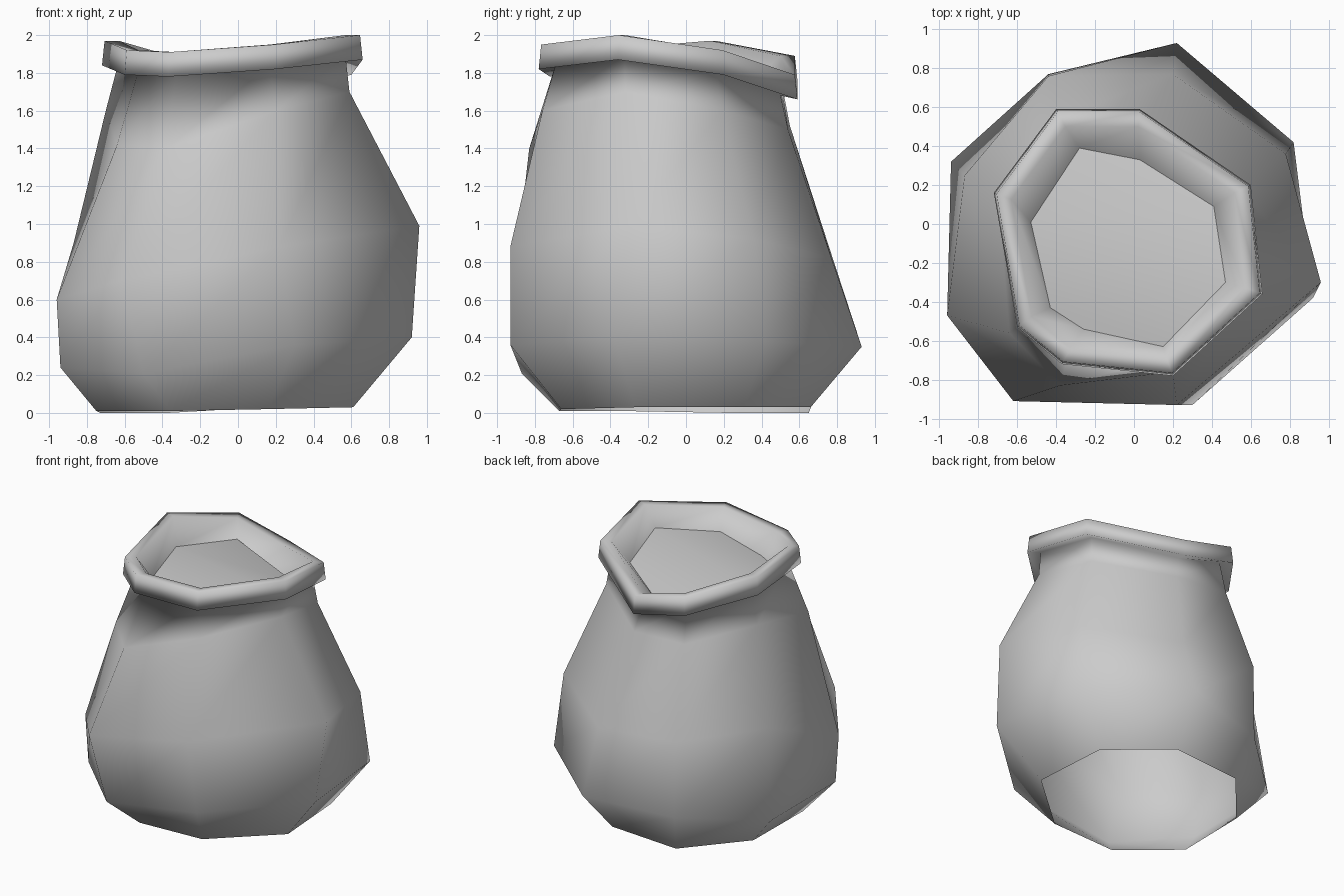
import bpy, bmesh

cube = bpy.data.objects.get("Cube")
if cube:
    bpy.data.objects.remove(cube, do_unlink=True)

cloth = bpy.data.materials.new("grey_cloth")
cloth.use_nodes = True
grey = (0.6, 0.6, 0.6, 1)
cloth.diffuse_color = grey
cloth.node_tree.nodes["Principled BSDF"].inputs["Base Color"].default_value = grey


def shrink_ring(ring, factor, centre, heights):
    """Copy a ring, shrunk towards a centre, at new heights."""
    return [(centre[0] + (x - centre[0]) * factor,
             centre[1] + (y - centre[1]) * factor, z)
            for (x, y, _), z in zip(ring, heights)]


def finish(name, bm):
    """Turn a bmesh into a smooth-shaded cloth object."""
    for face in bm.faces:
        face.smooth = True
    mesh = bpy.data.meshes.new(name)
    bm.to_mesh(mesh)
    bm.free()
    mesh.materials.append(cloth)
    obj = bpy.data.objects.new(name, mesh)
    bpy.context.collection.objects.link(obj)


def loft(name, rings):
    """Bridge rings of equal size into one open surface."""
    bm = bmesh.new()
    loops = [[bm.verts.new(p) for p in ring] for ring in rings]
    for low, high in zip(loops, loops[1:]):
        for i in range(len(low)):
            j = (i + 1) % len(low)
            bm.faces.new((low[i], low[j], high[j], high[i]))
    finish(name, bm)


# Uneven eight-sided rings, counter-clockwise from the back
bottom = [(-.37, .65, 0), (-.73, .23, 0), (-.75, -.34, .01), (-.36, -.67, .01),
          (.16, -.66, .02), (.61, -.27, .03), (.57, .31, .03), (.16, .66, .03)]
low_belly = [(-.44, .77, .30), (-.94, .32, .24), (-.94, -.46, .24), (-.50, -.87, .21),
             (.30, -.93, .36), (.92, -.38, .40), (.82, .42, .38), (.22, .93, .35)]
high_belly = [(-.44, .76, .87), (-.87, .25, .90), (-.96, -.47, .60), (-.62, -.91, .70),
              (.22, -.93, .88), (.96, -.30, .99), (.78, .36, .92), (.20, .77, .82)]
shoulder = [(-.37, .55, 1.52), (-.70, .14, 1.60), (-.64, -.56, 1.42), (-.38, -.83, 1.40),
            (.20, -.76, 1.60), (.59, -.32, 1.70), (.54, .19, 1.60), (.06, .54, 1.50)]
rim = [(-.40, .59, 1.76), (-.72, .16, 1.84), (-.60, -.53, 1.79), (-.37, -.72, 1.78),
       (.20, -.78, 1.82), (.66, -.36, 1.87), (.60, .20, 1.79), (.03, .59, 1.66)]
lip = [(-.28, .39, 1.79), (-.53, .01, 1.81), (-.43, -.43, 1.76), (-.26, -.54, 1.75),
       (.15, -.63, 1.79), (.47, -.30, 1.86), (.41, .09, 1.76), (.03, .33, 1.68)]

mouth = (-.04, -.10)
under = [z for _, _, z in rim]
crest = [z + .13 for z in under]
neck = shrink_ring(rim, .87, mouth, [z + .02 for z in under])
roll = shrink_ring(rim, .98, mouth, crest)
ridge = shrink_ring(rim, .87, mouth, crest)

# Sack open below: belly, shoulder and neck, rolled over into a thick rim
loft("sack_body", [bottom, low_belly, high_belly, shoulder, neck, rim, roll, ridge, lip])

# Filling that closes the mouth, folded once across the middle
filling = bmesh.new()
points = [filling.verts.new(p) for p in lip]
filling.faces.new(points[1:6])
filling.faces.new(points[5:] + points[:2])
finish("sack_filling", filling)
